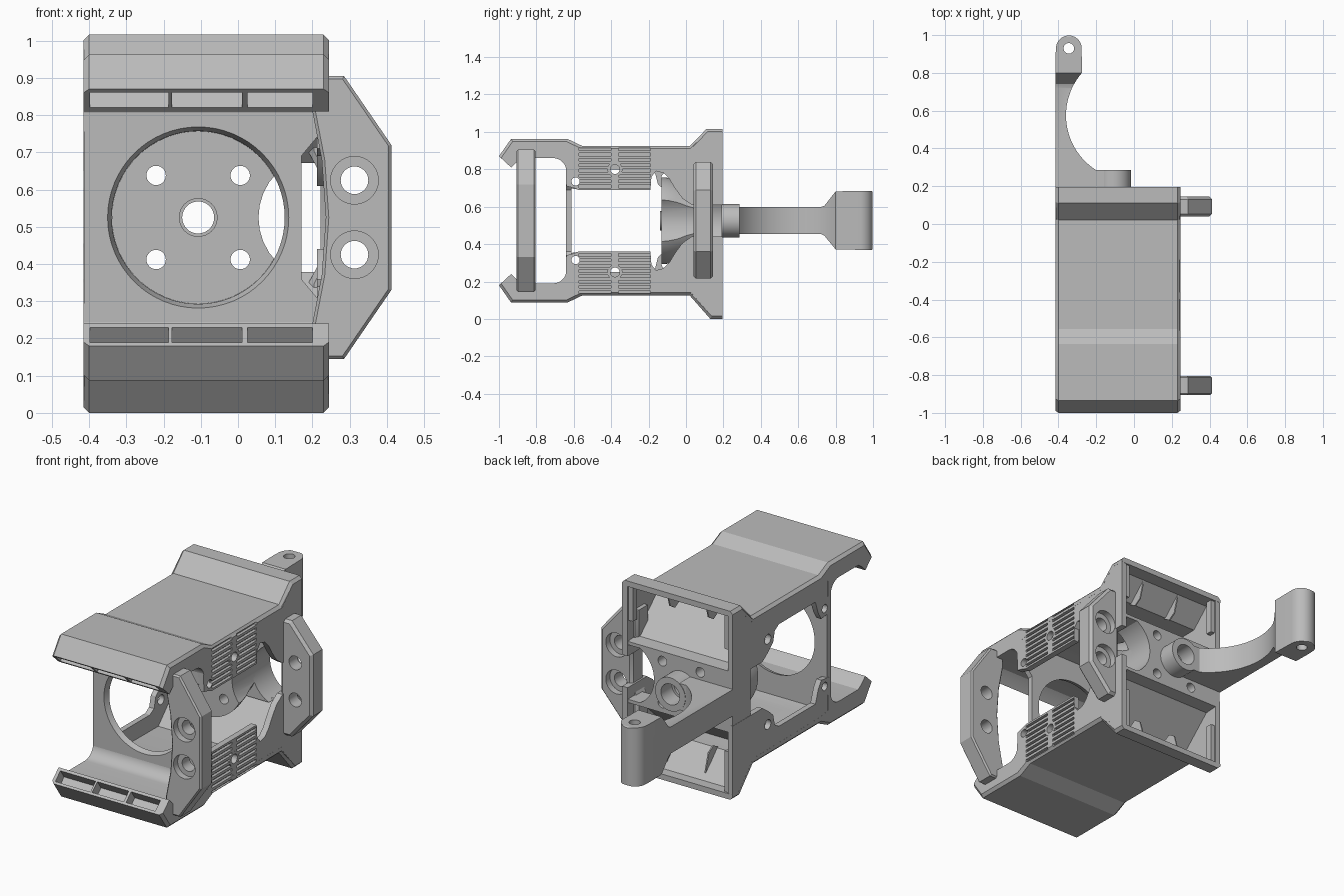
import bpy, bmesh, math

if "Cube" in bpy.data.objects:
    bpy.data.objects.remove(bpy.data.objects["Cube"])

grey = bpy.data.materials.new("matte_grey")
grey.diffuse_color = (0.5, 0.5, 0.5, 1)
grey.use_nodes = True
grey.node_tree.nodes["Principled BSDF"].inputs["Base Color"].default_value = grey.diffuse_color
MID = 0.525          # height of the mirror plane
CX = -0.107          # axis of the round opening


def finish(name, bm):
    bmesh.ops.recalc_face_normals(bm, faces=bm.faces)
    me = bpy.data.meshes.new(name)
    bm.to_mesh(me)
    bm.free()
    me.materials.append(grey)
    ob = bpy.data.objects.new(name, me)
    bpy.context.collection.objects.link(ob)
    return ob


def prism(name, pts, axis, a, b, bevel=0, first=0):
    """Extrude a 2D outline along an axis: x -> (y,z), y -> (x,z), z -> (x,y).
    The end edges are chamfered, only the first few if asked."""
    put = {'x': lambda p, t: (t, p[0], p[1]),
           'y': lambda p, t: (p[0], t, p[1]),
           'z': lambda p, t: (p[0], p[1], t)}[axis]
    bm = bmesh.new()
    lo = [bm.verts.new(put(p, a)) for p in pts]
    hi = [bm.verts.new(put(p, b)) for p in pts]
    n = len(pts)
    bm.faces.new(lo)
    bm.faces.new(hi)
    for i in range(n):
        j = (i + 1) % n
        bm.faces.new((lo[i], lo[j], hi[j], hi[i]))
    if bevel:
        bmesh.ops.recalc_face_normals(bm, faces=bm.faces)
        edges = [bm.edges.get((r[i], r[(i + 1) % n])) for r in (lo, hi) for i in range(first or n)]
        bmesh.ops.bevel(bm, geom=edges, offset=bevel, offset_type='OFFSET', segments=1,
                        profile=0.5, affect='EDGES')
    return finish(name, bm)


def arc(cx, cy, r, a0=0, a1=360, n=32):
    full = a1 - a0 == 360
    return [(cx + r * math.cos(math.radians(a0 + (a1 - a0) * i / n)),
             cy + r * math.sin(math.radians(a0 + (a1 - a0) * i / n)))
            for i in range(n if full else n + 1)]


def rect(x0, x1, y0, y1):
    return [(x0, y0), (x1, y0), (x1, y1), (x0, y1)]


def lathe(name, prof, n=64):
    """Revolve (radius, y) pairs about the opening's axis."""
    bm = bmesh.new()
    rings = [[bm.verts.new((x, y, z)) for x, z in arc(CX, MID, r, n=n)] for r, y in prof]
    bm.faces.new(rings[0])
    bm.faces.new(rings[-1])
    for p, q in zip(rings, rings[1:]):
        for i in range(n):
            j = (i + 1) % n
            bm.faces.new((p[i], p[j], q[j], q[i]))
    return finish(name, bm)


def boolean(ob, cutters, op='DIFFERENCE'):
    for c in cutters:
        m = ob.modifiers.new("cut", 'BOOLEAN')
        m.operation, m.object, m.solver = op, c, 'EXACT'
        bpy.context.view_layer.objects.active = ob
        bpy.ops.object.modifier_apply(modifier=m.name)
        bpy.data.objects.remove(c)
    return ob


def hole(axis, u, v, r, a, b):
    return prism("cutter", arc(u, v, r), axis, a, b)


# Upper and lower halves
for s, tag, top, ye in ((1, "upper", 1.016, 0.11), (-1, "lower", 1.05, 0.13)):
    def flip(pts):
        return [(u, MID + s * (v - MID)) for u, v in pts]

    def slots(zmin):
        return [prism("cutter", flip(rect(y0, y1, z - .007, z + .007)), 'x', .229, .3)
                for z in [.708 + .0285 * i for i in range(8)] if z > zmin
                for y0, y1 in ((-.572, -.4), (-.36, -.19))]

    # shell with hooked front lip, filleted inside corner and flared rear flange
    outline = ([(-1, .87), (-.935, .963), (-.635, .963), (-.555, .925), (.02, .925),
                (ye, top), (.195, top), (.195, top - .03), (ye + .01, top - .03),
                (.02, .89), (-.55, .885), (-.615, .875), (-.615, .79)]
               + arc(-.71, .79, .07, 0, 90, 8)
               + [(-.875, .86), (-.905, .84), (-.935, .81)])
    shell = prism(tag + "_shell", flip(outline), 'x', -.415, .245, .015, 6)
    # three deep pockets in the lip
    d = (.575, .818)
    quad = [(u + t * d[0], v + t * d[1]) for (u, v), t in
            (((-.99, .861), -.03), ((-.946, .820), -.03), ((-.946, .820), .055), ((-.99, .861), .055))]
    boolean(shell, [prism("cutter", flip(quad), 'x', a, b)
                    for a, b in ((-.397, -.187), (-.177, .011), (.025, .2))] + slots(.87))

    # right side wall with vent slots
    zc, zh = MID + s * (.8 - MID), MID + s * (.735 - MID)
    wall = prism(tag + "_right_wall", flip(
        [(-.645, .89), (-.64, .71), (-.6, .70), (-.575, .69), (-.19, .69), (-.185, .76), (-.16, .79),
         (-.12, .78), (-.09, .75), (-.06, .70), (-.02, .645), (.03, .61), (.194, .61),
         (.194, .9), (-.55, .9)]), 'x', .212, .2446)
    boolean(wall, slots(0) + [hole('x', -.59, zh, .022, .1, .3), hole('x', -.38, zc, .025, .1, .3)])
    boolean(prism(tag + "_vent_boss", arc(-.38, zc, .04), 'x', .214, .2447),
            [hole('x', -.38, zc, .025, .1, .3)])

    # left side wall with screw lugs
    zl = MID + s * (.755 - MID)
    left = prism(tag + "_left_wall", flip(
        [(-.645, .89), (-.635, .70), (-.56, .69), (-.535, .73), (-.51, .80), (-.2, .80),
         (-.165, .78), (-.15, .72), (-.11, .685), (-.06, .65), (.194, .65), (.194, .9), (-.55, .9)]),
        'x', -.4146, -.385)
    boolean(left, [hole('x', -.59, zh, .022, -.5, -.3), hole('x', -.105, zl, .026, -.5, -.3)])

    # cheeks closing the flared flange
    for x0, x1 in ((-.4146, -.385), (.212, .2446)):
        prism(tag + "_flange_cheek", flip([(.0, .89), (.194, .89), (.194, top - .016),
                                           (ye + .006, top - .016), (.02, .909)]), 'x', x0, x1)

    # sloped floor of the rear pocket, its rim tabs and ribs
    prism(tag + "_pocket_floor", flip([(.193, .672), (.193, .69), (.12, .695), (-.1, .90),
                                       (-.14, .90), (.08, .672)]), 'x', -.4, .23)
    for x in (-.2, .03):
        prism(tag + "_pocket_rib", flip([(.0, .895), (.05, .865), (.09, .89), (.12, .99), (.02, .9)]),
              'x', x, x + .007)
    for x in (-.386, .187):
        prism(tag + "_rim_tab", flip(rect(.15, .185, .80, top - .02)), 'x', x, x + .026)

# Front plate with the round opening
plate = prism("front_plate", [(-.414, .15), (.22, .15), (.22, .30), (.17, .36), (.17, .69), (.22, .75),
                              (.22, .9), (-.414, .9)], 'y', -.642, -.612)
boolean(plate, [lathe("cutter", [(.25, -.66), (.228, -.6)])])

# Rear wall and thick cup, scooped on the right
holes = [(CX + a, MID + b, .026) for a in (-.113, .113) for b in (-.113, .113)] + [(CX, MID, .043)]
rear = prism("rear_wall", rect(-.413, .243, .37, .68), 'y', .04, .193)
cup = lathe("rear_cup", [(.232, -.13), (.23, -.1), (.218, -.05), (.2, .0), (.185, .06)])
for ob in (rear, cup):
    boolean(ob, [hole('y', .225, MID, .17, -.3, .3)]
            + [hole('y', *h, -.3, .3) for h in holes])
boolean(prism("cup_collar", arc(CX, MID, .052), 'y', -.14, -.1),
        [hole('y', CX, MID, .043, -.3, .3)])

# Side brackets, counterbored on their outward faces
front = [(.2, .895), (.2, .81), (.225, .68), (.236, MID), (.225, .37), (.2, .24), (.2, .155),
         (.245, .145), (.285, .145), (.412, .33), (.412, .72), (.285, .905), (.245, .905)]
back = [(.19, .84), (.19, .70), (.222, .64), (.222, .41), (.19, .35), (.19, .215),
        (.285, .215), (.412, .36), (.412, .69), (.285, .84)]
for name, pts, y0, y1, w, yc in (("front_bracket", front, -.905, -.805, .008, -.905),
                                 ("rear_bracket", back, .04, .145, .014, .145)):
    br = prism(name, pts, 'y', y0, y1, w)
    for z in (.425, .625):
        boolean(br, [hole('y', .313, z, .037, -1.1, .4), hole('y', .313, z, .064, yc - .035, yc + .035)])

# Curved rear arm with a pivot head
top = ([(-.415, .19), (CX, .19), (CX, .285), (-.2, .285)]
       + arc(-.017, .575, .343, 237.8, 139, 24)
       + arc(-.345, .93, .068, 0, 180, 20) + [(-.415, .9)])
side = [(.15, .455), (.72, .455), (.74, .445), (.80, .372), (.99, .368), (1.01, .375),
        (1.01, .675), (.99, .685), (.80, .682), (.74, .605), (.72, .598), (.15, .598)]
arm = prism("rear_arm", top, 'z', .3, .75)
boolean(arm, [prism("cutter", side, 'x', -.6, .2)], 'INTERSECT')
arm_boss = prism("arm_boss", arc(CX, MID, .09, n=48), 'y', .17, .287)
boolean(arm, [hole('z', -.345, .93, .028, .2, .9), hole('y', CX, MID, .056, .1, .4)])
boolean(arm_boss, [hole('y', CX, MID, .056, .1, .4)])

# Smooth the round surfaces, keep hard edges
for ob in bpy.context.scene.objects:
    bpy.ops.object.select_all(action='DESELECT')
    ob.select_set(True)
    bpy.context.view_layer.objects.active = ob
    bpy.ops.object.shade_smooth_by_angle(angle=math.radians(20))
